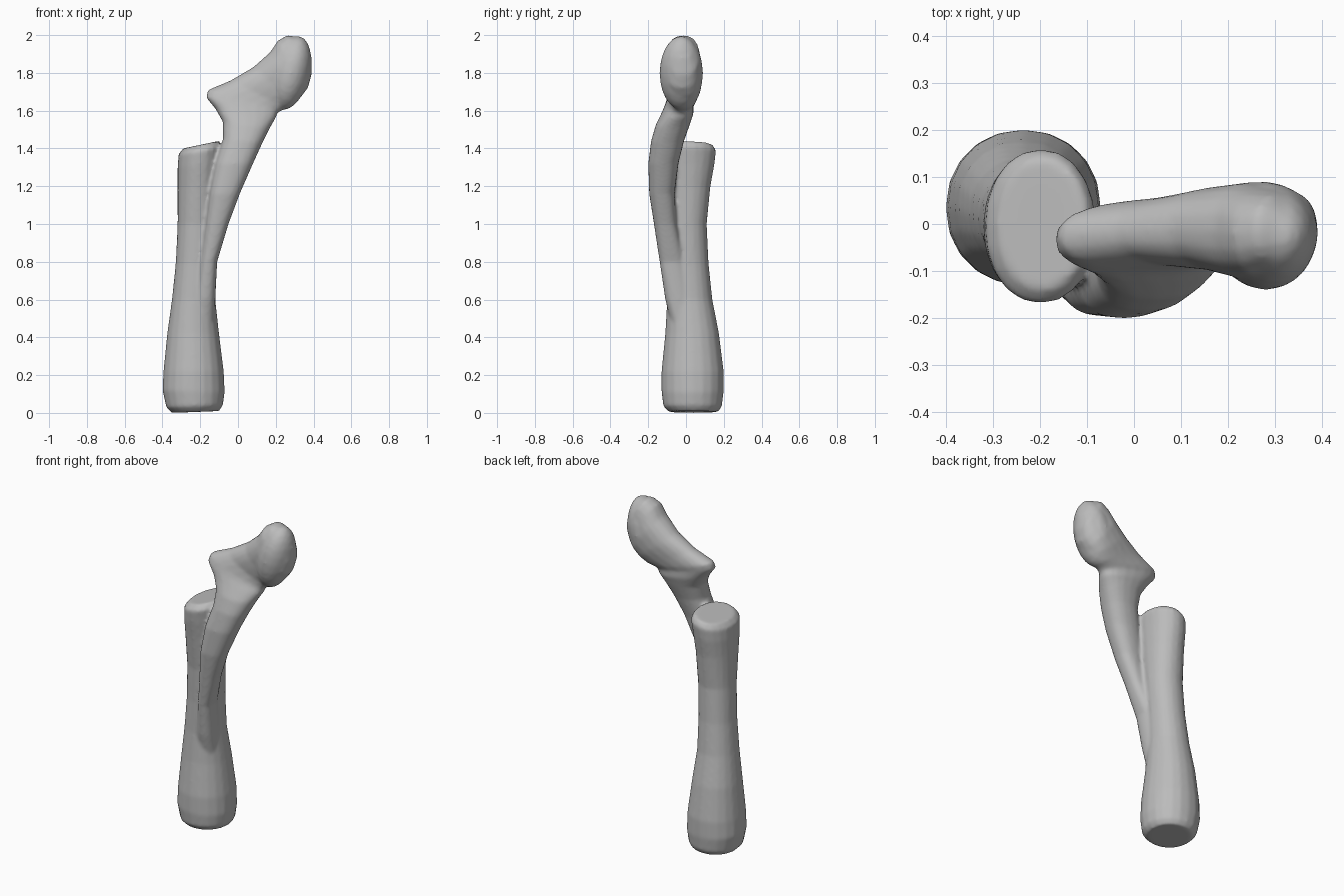
import bpy
import bmesh
from math import cos, sin, tau, copysign, radians
from mathutils import Matrix, Vector

cube = bpy.data.objects.get("Cube")
if cube:
    bpy.data.objects.remove(cube, do_unlink=True)

UNIT = 0.01    # profiles are written in hundredths
SIDES = 20


def rounded(value, power):
    """Signed power, used to square off an oval section."""
    return copysign(abs(value) ** power, value)


def loft(bm, sections, power):
    """Skin oval sections: one edge x, z; other edge x, z; front y, back y."""
    rings = []
    for x_a, z_a, x_b, z_b, front, back in sections:
        edge_a = Vector((x_a, 0, z_a))
        edge_b = Vector((x_b, 0, z_b))
        middle = (edge_a + edge_b) / 2
        middle.y = (front + back) / 2
        across = (edge_b - edge_a) / 2
        depth = Vector((0, (back - front) / 2, 0))
        ring = []
        for step in range(SIDES):
            angle = tau * step / SIDES
            point = (middle + across * rounded(cos(angle), power)
                     + depth * rounded(sin(angle), power))
            ring.append(bm.verts.new(point * UNIT))
        rings.append(ring)
    for lower, upper in zip(rings, rings[1:]):
        for i in range(SIDES):
            j = (i + 1) % SIDES
            bm.faces.new((lower[i], lower[j], upper[j], upper[i]))
    bm.faces.new(list(reversed(rings[0])))
    bm.faces.new(rings[-1])


# Upright shaft: wide foot, slim waist, flared flat top
shaft = [
    (-35, 0, -10, 1, -9, 17),
    (-38, 3, -8, 4, -12, 19),
    (-40, 12, -7, 11, -13, 20),
    (-39.5, 22, -7.5, 22, -13, 20),
    (-37.5, 42, -10, 42, -11, 17.5),
    (-35, 60, -12, 60, -10, 14),
    (-33, 79, -12, 79, -10, 12),
    (-32, 100, -11, 100, -11, 11),
    (-32, 120, -10, 120, -14, 13),
    (-32, 130, -9, 132, -16, 15),
    (-31.5, 137, -8, 141, -17, 16),
    (-29, 140, -10, 144, -14, 14),
]

# Leaning branch: splits from the shaft, turns at the spur, ends in the neck
branch = [
    (-26, 36, -13, 36, -5, 5),
    (-23, 60, -12, 60, -11, 3),
    (-20, 80, -11, 80, -14, -1),
    (-17, 100, -5, 100, -17, -5),
    (-15, 116, 1, 116, -19.5, -6),
    (-12, 132, 8, 132, -20, -4),
    (-8, 145, 13, 143, -18.5, -1),
    (-8, 154, 17, 151, -16, 2),
    (-12, 161, 20, 156, -13, 4),
    (-17, 167, 21, 159, -11, 4),
    (-16, 171, 23, 160, -10, 5),
    (-4, 176, 26, 161, -9, 6),
    (8, 183, 30, 164, -10, 8),
    (17, 191, 34, 168, -12, 9),
    (21, 197, 37, 172, -12, 8),
    (26, 200, 39, 179, -10, 7),
    (32, 199, 39, 188, -7, 3),
]

bm = bmesh.new()
loft(bm, shaft, 0.95)
loft(bm, branch, 0.85)

# Oval head leaning outward at the end of the neck
placement = (Matrix.Translation((0.28, -0.025, 1.8))
             @ Matrix.Rotation(radians(14), 4, "Y")
             @ Matrix.Diagonal((0.1, 0.115, 0.2, 1)))
bmesh.ops.create_icosphere(bm, subdivisions=3, radius=1, matrix=placement)

bmesh.ops.recalc_face_normals(bm, faces=bm.faces[:])
mesh = bpy.data.meshes.new("forked_bone")
bm.to_mesh(mesh)
bm.free()

bone = bpy.data.objects.new("forked_bone", mesh)
bpy.context.collection.objects.link(bone)

# Fuse the parts into one skin and soften the joins
fuse = bone.modifiers.new("fuse", "REMESH")
fuse.mode = "VOXEL"
fuse.voxel_size = 0.01
fuse.use_smooth_shade = True
soften = bone.modifiers.new("soften", "SMOOTH")
soften.factor = 0.5
soften.iterations = 6

# Plain grey surface
grey = bpy.data.materials.new("plain_grey")
grey.use_nodes = True
colour = (0.5, 0.5, 0.5, 1)
grey.diffuse_color = colour
grey.node_tree.nodes["Principled BSDF"].inputs["Base Color"].default_value = colour
mesh.materials.append(grey)
